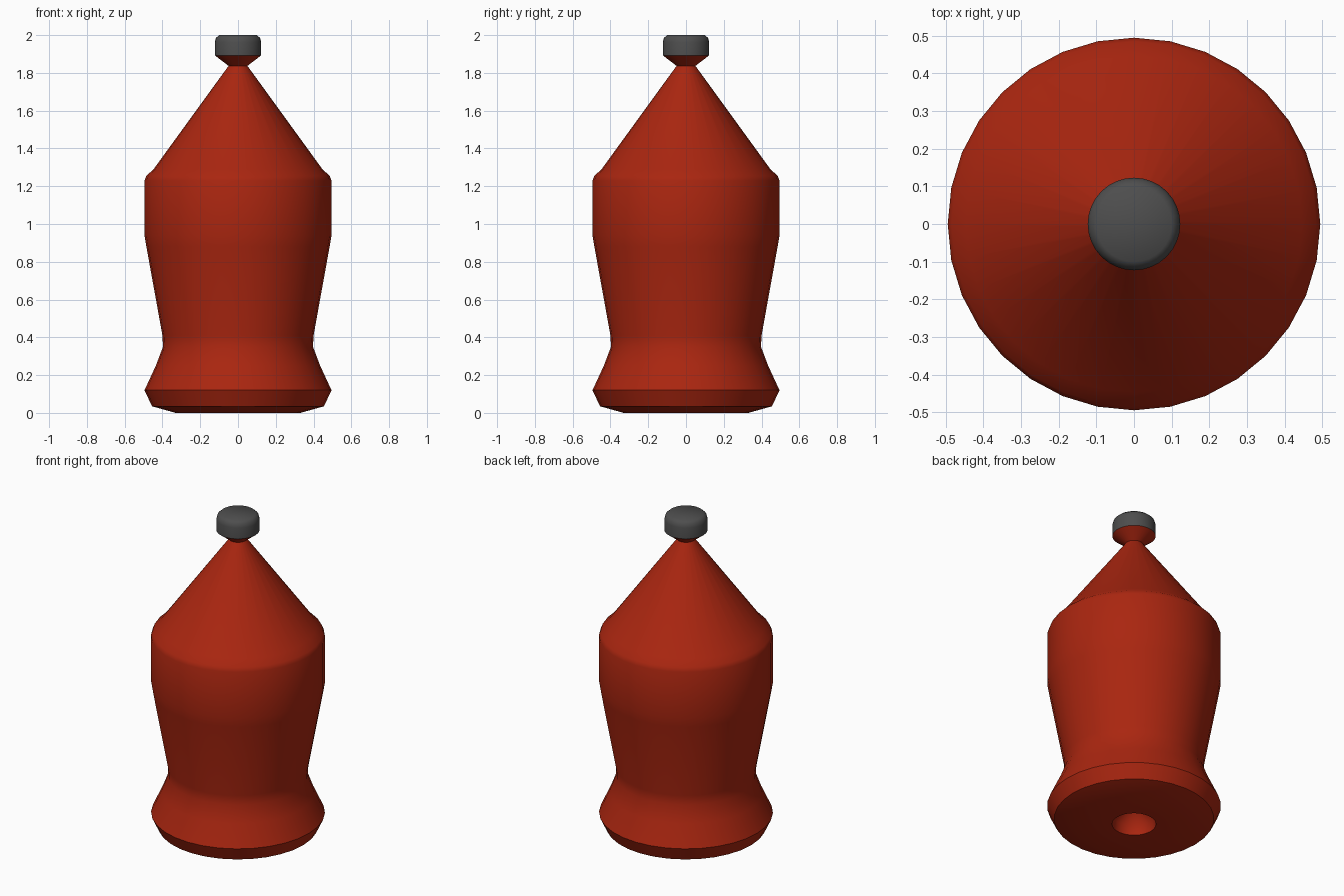
import bpy, bmesh, math

SIDES = 32

cube = bpy.data.objects.get("Cube")
if cube:
    bpy.data.objects.remove(cube, do_unlink=True)


def make_material(name, rgb):
    mat = bpy.data.materials.new(name)
    mat.use_nodes = True
    colour = (*rgb, 1.0)
    mat.diffuse_color = colour
    bsdf = next(n for n in mat.node_tree.nodes if n.type == 'BSDF_PRINCIPLED')
    bsdf.inputs["Base Color"].default_value = colour
    return mat


def lathe(name, profile, mat):
    """Spin a (radius, height) profile, listed from bottom to top, around z."""
    bm = bmesh.new()
    verts = [bm.verts.new((r, 0, z)) for r, z in profile]
    edges = [bm.edges.new(pair) for pair in zip(verts, verts[1:])]
    bmesh.ops.spin(bm, geom=verts + edges, cent=(0, 0, 0), axis=(0, 0, 1),
                   angle=math.tau, steps=SIDES, use_duplicate=False)
    bmesh.ops.remove_doubles(bm, verts=bm.verts[:], dist=0.0005)
    bmesh.ops.recalc_face_normals(bm, faces=bm.faces[:])
    # The highest outer face must point away from the axis
    side = max(bm.faces, key=lambda f: f.calc_center_median().xy.length)
    side.normal_update()
    if side.normal.dot(side.calc_center_median()) < 0:
        bmesh.ops.reverse_faces(bm, faces=bm.faces[:])
    mesh = bpy.data.meshes.new(name)
    bm.to_mesh(mesh)
    bm.free()
    mesh.materials.append(mat)
    obj = bpy.data.objects.new(name, mesh)
    bpy.context.collection.objects.link(obj)
    bpy.ops.object.select_all(action='DESELECT')
    obj.select_set(True)
    bpy.context.view_layer.objects.active = obj
    bpy.ops.object.shade_smooth_by_angle(angle=math.radians(42))
    return obj


red = make_material("bottle red", (0.40, 0.019, 0.005))
grey = make_material("cap grey", (0.076, 0.076, 0.076))

# Bottle body: socket under the base, flared foot, waist, barrel, cone, neck
lathe("bottle_body", [
    (0, 0.16), (0.05, 0.13), (0.12, 0.06), (0.125, 0),
    (0.33, 0), (0.455, 0.035), (0.495, 0.12),
    (0.435, 0.25), (0.397, 0.35), (0.4, 0.41),
    (0.485, 0.88), (0.495, 0.94),
    (0.495, 1.23), (0.485, 1.255), (0.447, 1.29),
    (0.05, 1.837), (0.123, 1.893),
], red)

# Cap with a rounded top edge
lathe("cap", [
    (0.123, 1.893), (0.123, 1.962), (0.117, 1.985), (0.1, 2), (0, 2),
], grey)
